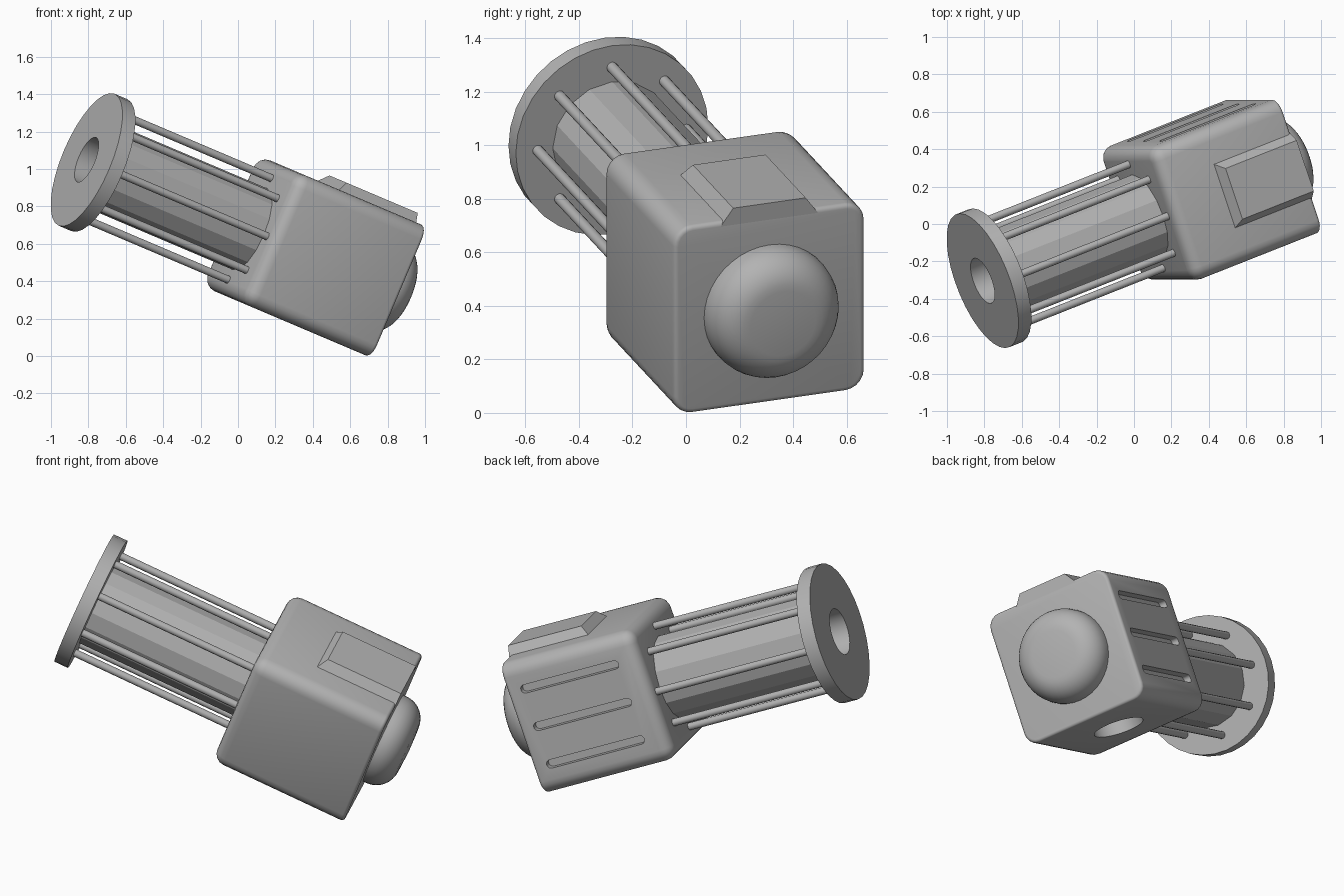
import bpy, bmesh, math
from mathutils import Matrix, Vector

if "Cube" in bpy.data.objects:
    bpy.data.objects.remove(bpy.data.objects["Cube"], do_unlink=True)

# Tilted frame: local x runs along the shaft, z through the raised panel
FRAME = (Matrix.Translation((-0.775, -0.29, 1.035))
         @ Matrix.Rotation(math.radians(23), 4, 'Y')
         @ Matrix.Rotation(math.radians(20), 4, 'Z'))

grey = bpy.data.materials.new("plain grey")
grey.use_nodes = True
grey.diffuse_color = (0.45, 0.45, 0.45, 1)
grey.node_tree.nodes["Principled BSDF"].inputs["Base Color"].default_value = grey.diffuse_color

START, END, HALF = 0.97, 1.76, 0.38   # housing extents
MID = (START + END) / 2


def finish(name, bm, smooth=None):
    bmesh.ops.recalc_face_normals(bm, faces=bm.faces)
    mesh = bpy.data.meshes.new(name)
    bm.to_mesh(mesh)
    bm.free()
    mesh.materials.append(grey)
    obj = bpy.data.objects.new(name, mesh)
    bpy.context.collection.objects.link(obj)
    obj.matrix_world = FRAME
    if smooth:
        shade(obj, smooth)
    return obj


def shade(obj, angle):
    bpy.ops.object.select_all(action='DESELECT')
    obj.select_set(True)
    bpy.context.view_layer.objects.active = obj
    bpy.ops.object.shade_smooth_by_angle(angle=math.radians(angle))


def lathe(name, profile, sides, closed=False, smooth=None):
    """Spin (along, radius) points around the shaft axis."""
    bm = bmesh.new()
    verts = [bm.verts.new((s, 0, r)) for s, r in profile]
    pairs = list(zip(verts, verts[1:]))
    if closed:
        pairs.append((verts[-1], verts[0]))
    edges = [bm.edges.new(p) for p in pairs]
    bmesh.ops.spin(bm, geom=verts + edges, cent=(0, 0, 0), axis=(1, 0, 0),
                   angle=math.tau, steps=sides, use_merge=True)
    bmesh.ops.remove_doubles(bm, verts=bm.verts, dist=0.0001)
    return finish(name, bm, smooth)


def add_box(bm, low, high):
    low, high = Vector(low), Vector(high)
    m = Matrix.Translation((low + high) / 2) @ Matrix.Diagonal((*(high - low), 1))
    return bmesh.ops.create_cube(bm, size=1, matrix=m)["verts"]


def add_cylinder(bm, centre, radius, depth, axis, sides):
    turn = Vector((0, 0, 1)).rotation_difference(Vector(axis)).to_matrix().to_4x4()
    bmesh.ops.create_cone(bm, cap_ends=True, segments=sides, radius1=radius, radius2=radius,
                          depth=depth, matrix=Matrix.Translation(centre) @ turn)


# End flange, shaft tube and blind bore
lathe("flange", [(-0.04, 0.129), (-0.04, 0.383), (0.04, 0.383), (0.04, 0.129)], 32, True, 30)
lathe("shaft_tube", [(0.03, 0.236), (1.02, 0.236)], 16)
lathe("bore", [(-0.04, 0.129), (0.5, 0.129), (0.5, 0)], 32, smooth=30)

# Ring of tie rods
bm = bmesh.new()
for i in range(8):
    t = i * math.tau / 8
    add_cylinder(bm, (0.51, 0.295 * math.cos(t), 0.295 * math.sin(t)), 0.021, 1, (1, 0, 0), 12)
finish("tie_rods", bm, 35)

# Housing: rounded long edges, then rounded rims
bm = bmesh.new()
add_box(bm, (START, -HALF, -HALF), (END, HALF, HALF))
long_edges = [e for e in bm.edges if abs(e.verts[0].co.x - e.verts[1].co.x) > 0.1]
bmesh.ops.bevel(bm, geom=long_edges, offset=0.075, segments=5, profile=0.5, affect='EDGES')
for x, size in ((START, 0.065), (END, 0.018)):
    rim = [e for e in bm.edges if all(abs(v.co.x - x) < 0.001 for v in e.verts)]
    bmesh.ops.bevel(bm, geom=rim, offset=size, segments=4, profile=0.5, affect='EDGES')
housing = finish("housing", bm)

# Cutters: three side slots with round ends and one hole underneath
cutters = []
for v in (-0.22, 0, 0.22):
    bm = bmesh.new()
    s0, s1, r, depth = 1.12, 1.66, 0.024, 0.04
    outline = []
    for centre, start in ((s1, -90), (s0, 90)):
        for k in range(9):
            t = math.radians(start + k * 22.5)
            outline.append(bm.verts.new((centre + r * math.cos(t), HALF - depth, v + r * math.sin(t))))
    face = bm.faces.new(outline)
    new = bmesh.ops.extrude_face_region(bm, geom=[face])["geom"]
    bmesh.ops.translate(bm, vec=(0, 0.1, 0), verts=[g for g in new if isinstance(g, bmesh.types.BMVert)])
    cutters.append(finish("slot_cutter", bm))
bm = bmesh.new()
add_cylinder(bm, (MID, 0, -HALF), 0.14, 0.3, (0, 0, 1), 32)
cutters.append(finish("hole_cutter", bm))

for c in cutters:
    c.hide_render = True
    mod = housing.modifiers.new("cut", 'BOOLEAN')
    mod.operation, mod.solver, mod.object = 'DIFFERENCE', 'EXACT', c
bpy.context.view_layer.update()
cut = bpy.data.meshes.new_from_object(housing.evaluated_get(bpy.context.evaluated_depsgraph_get()))
housing.modifiers.clear()
housing.data = cut
for c in cutters:
    bpy.data.objects.remove(c, do_unlink=True)
shade(housing, 32)

# Raised panel with sloped sides, flush with the far end
bm = bmesh.new()
for vert in add_box(bm, (1.27, -0.195, HALF - 0.02), (END, 0.195, HALF + 0.05)):
    if vert.co.z > HALF:
        vert.co.y *= 0.74
        if vert.co.x < MID:
            vert.co.x += 0.05
finish("raised_panel", bm)

# Flattened dome on the far end
flat, fillet = 0.13, 0.13
profile = [(END - 0.02, flat + fillet)]
for k in range(9):
    t = math.radians(k * 11.25)
    profile.append((END + 0.02 + fillet * math.sin(t), flat + fillet * math.cos(t)))
profile.append((END + 0.157, 0))
lathe("end_dome", profile, 40, smooth=40)
